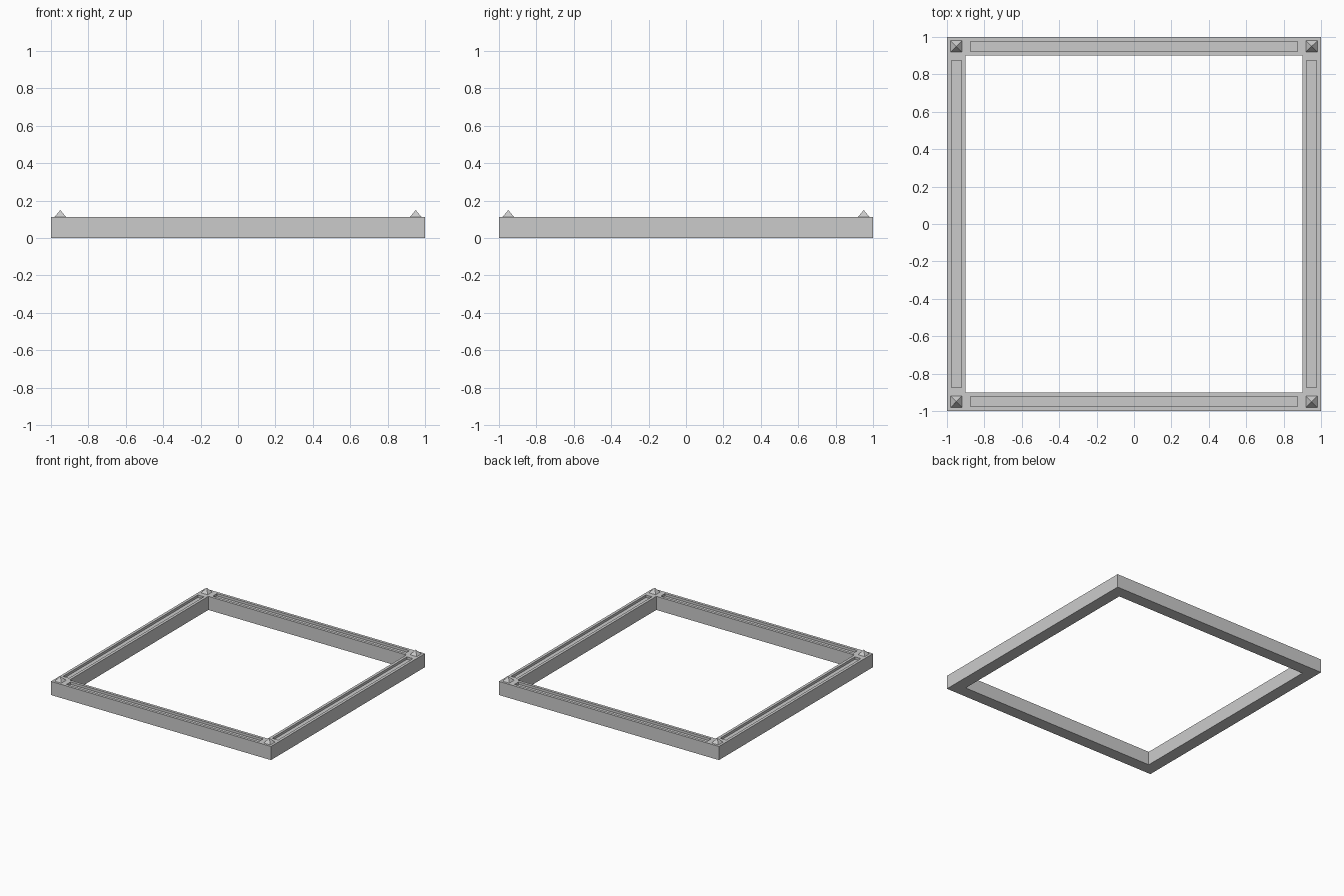
import bpy, bmesh, math
from mathutils import Matrix

if "Cube" in bpy.data.objects:
    bpy.data.objects.remove(bpy.data.objects["Cube"])

H = 0.112        # frame height
INNER = 0.90     # half-size of the opening
MID = 0.95       # centre line of each rail
GROOVE_W, GROOVE_L, GROOVE_D = 0.054, 1.75, 0.02
STUD_W, STUD_H = 0.062, 0.037


def add_box(bm, size, centre):
    m = Matrix.Translation(centre) @ Matrix.Diagonal((*size, 1))
    bmesh.ops.create_cube(bm, size=1, matrix=m)


def make_object(name, bm):
    mesh = bpy.data.meshes.new(name)
    bm.to_mesh(mesh)
    bm.free()
    ob = bpy.data.objects.new(name, mesh)
    bpy.context.collection.objects.link(ob)
    return ob


# Solid slab that becomes the square frame
bm = bmesh.new()
add_box(bm, (2, 2, H), (0, 0, H / 2))
frame = make_object("square_frame", bm)

# Cutter: central opening plus one shallow groove along the top of each rail
bm = bmesh.new()
add_box(bm, (2 * INNER, 2 * INNER, 1), (0, 0, 0))
for s in (-1, 1):
    add_box(bm, (GROOVE_L, GROOVE_W, 2 * GROOVE_D), (0, s * MID, H))
    add_box(bm, (GROOVE_W, GROOVE_L, 2 * GROOVE_D), (s * MID, 0, H))
cutter = make_object("opening_and_groove_cutter", bm)
cutter.hide_render = True

mod = frame.modifiers.new("cut", 'BOOLEAN')
mod.operation = 'DIFFERENCE'
mod.solver = 'EXACT'
mod.object = cutter
bpy.context.view_layer.objects.active = frame
frame.select_set(True)
bpy.ops.object.modifier_apply(modifier=mod.name)
bpy.data.objects.remove(cutter)

# Small pyramid stud on each corner
for i, (sx, sy) in enumerate(((-1, -1), (1, -1), (1, 1), (-1, 1)), 1):
    bm = bmesh.new()
    bmesh.ops.create_cone(bm, cap_ends=True, segments=4,
                          radius1=STUD_W / math.sqrt(2), radius2=0, depth=STUD_H,
                          matrix=Matrix.Rotation(math.pi / 4, 4, 'Z'))
    bmesh.ops.remove_doubles(bm, verts=bm.verts, dist=1e-5)
    # Make sure the base lies square with the rails
    if any(abs(v.co.x) < 0.01 and abs(v.co.y) > 0.01 for v in bm.verts):
        bmesh.ops.rotate(bm, verts=bm.verts, matrix=Matrix.Rotation(math.pi / 4, 3, 'Z'))
    stud = make_object(f"corner_stud_{i}", bm)
    stud.location = (sx * MID, sy * MID, H + STUD_H / 2)
